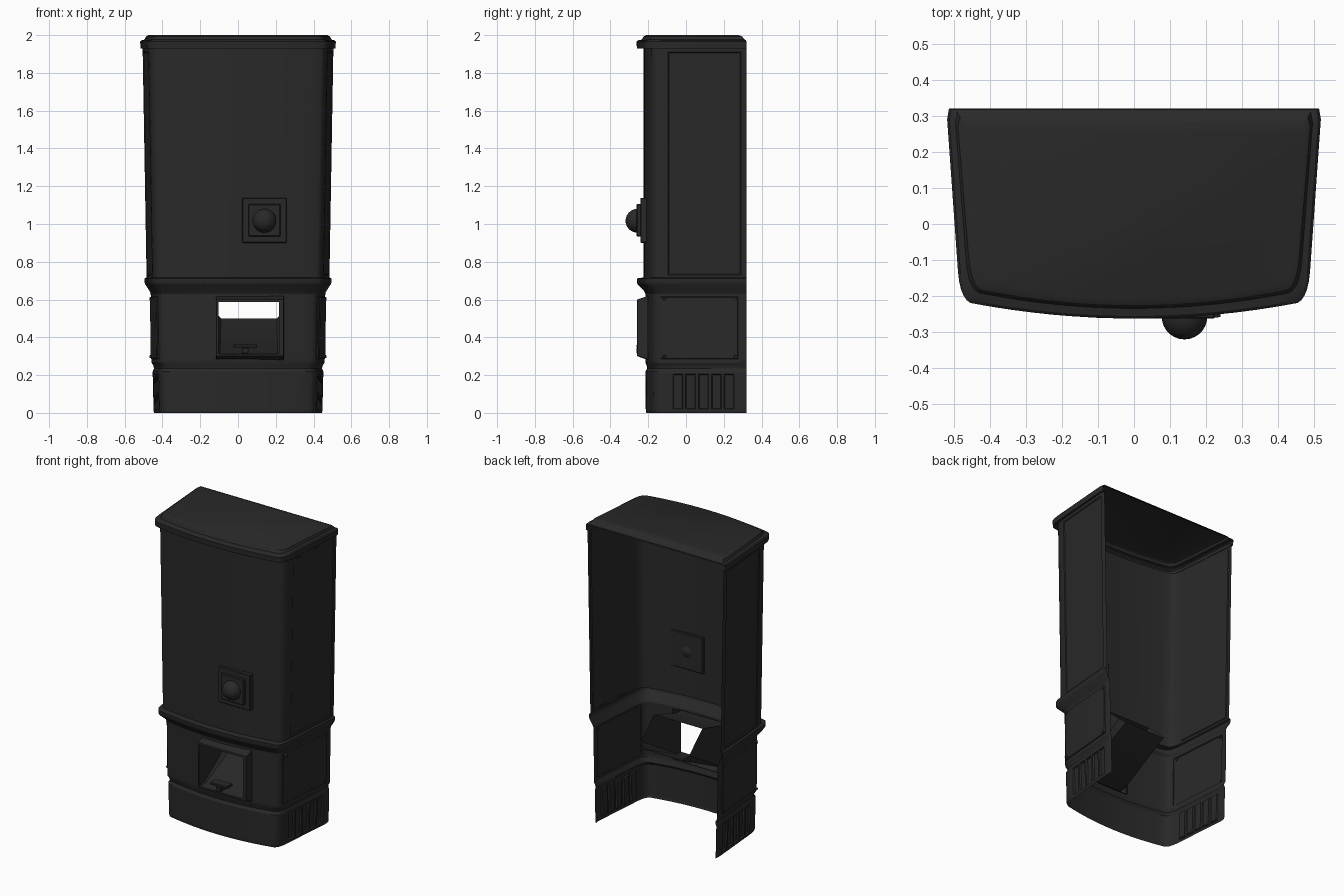
import bpy, bmesh, math
from mathutils import Vector

if "Cube" in bpy.data.objects:
    bpy.data.objects.remove(bpy.data.objects["Cube"])

dark = bpy.data.materials.new("dark_plastic")
dark.diffuse_color = (0.022, 0.022, 0.022, 1)
dark.use_nodes = True
dark.node_tree.nodes["Principled BSDF"].inputs["Base Color"].default_value = dark.diffuse_color


def finish(bm, name, angle=30):
    me = bpy.data.meshes.new(name)
    bm.to_mesh(me)
    bm.free()
    ob = bpy.data.objects.new(name, me)
    bpy.context.collection.objects.link(ob)
    me.materials.append(dark)
    bpy.ops.object.select_all(action='DESELECT')
    ob.select_set(True)
    bpy.context.view_layer.objects.active = ob
    bpy.ops.object.shade_smooth_by_angle(angle=math.radians(angle))
    return ob


def outline(w, f, back=0.32):
    """Plan outline: back right corner, round the bowed front, to back left."""
    half = [(w - 0.005, back), (w, back - 0.03)]
    p0, p1, p2 = Vector((w - 0.03, f + 0.13)), Vector((w - 0.036, f + 0.056)), Vector((w - 0.065, f + 0.043))
    for i in range(6):
        t = i / 5
        half.append(tuple(p0 * (1 - t) ** 2 + p1 * 2 * t * (1 - t) + p2 * t * t))
    xc = w - 0.065
    for i in range(7, 0, -1):
        half.append((xc * i / 8, f + 0.043 * (i / 8) ** 2))
    return half + [(0, f)] + [(-x, y) for x, y in reversed(half)]


def shell(rings, closed=False):
    """Loft an upright sheet through (z, half width, front y[, back y]) rings."""
    bm = bmesh.new()
    loops = [[bm.verts.new((x, y, r[0])) for x, y in outline(*r[1:])] for r in rings]
    n = len(loops[0])
    for a, b in zip(loops, loops[1:]):
        for i in range(n if closed else n - 1):
            j = (i + 1) % n
            bm.faces.new((b[i], b[j], a[j], a[i]))
    if closed:
        bm.faces.new(list(reversed(loops[-1])))
    bm.normal_update()
    return bm


def cut(bm, axis, values):
    for v in values:
        co, no = Vector((0, 0, 0)), Vector((0, 0, 0))
        co[axis], no[axis] = v, 1
        bmesh.ops.bisect_plane(bm, geom=bm.verts[:] + bm.edges[:] + bm.faces[:],
                               plane_co=co, plane_no=no)
    bm.normal_update()


def side_faces(bm, y0, y1, z0, z1):
    out = []
    for f in bm.faces:
        c = f.calc_center_median()
        if abs(c.x) > 0.35 and y0 < c.y < y1 and z0 < c.z < z1:
            out.append(f)
    return out


def box(name, x0, x1, y0, y1, z0, z1, bevel=0.004):
    bm = bmesh.new()
    bmesh.ops.create_cube(bm, size=1)
    for v in bm.verts:
        v.co = ((x0 + x1) / 2 + v.co.x * (x1 - x0), (y0 + y1) / 2 + v.co.y * (y1 - y0),
                (z0 + z1) / 2 + v.co.z * (z1 - z0))
    bmesh.ops.bevel(bm, geom=bm.edges[:], offset=bevel, segments=1, affect='EDGES')
    return finish(bm, name)


# Lid: overhanging skirt and stepped crown
finish(shell([(1.93, 0.503, -0.225), (1.93, 0.516, -0.26), (1.965, 0.518, -0.262)]), "lid_skirt")
finish(shell([(1.965, 0.518, -0.262), (1.972, 0.512, -0.255, 0.318), (1.976, 0.495, -0.234, 0.31),
              (1.992, 0.488, -0.225, 0.298), (2.0, 0.474, -0.21, 0.28)], True), "lid_crown")

# Upper body with shallow recessed side panels
bm = shell([(0.715, 0.484, -0.225), (1.93, 0.505, -0.225)])
cut(bm, 2, [0.73, 1.91])
bmesh.ops.inset_region(bm, faces=side_faces(bm, -0.085, 0.285, 0.73, 1.91),
                       thickness=0.006, depth=-0.005)
finish(bm, "upper_body")

# Collar between upper and lower body
finish(shell([(0.63, 0.462, -0.215), (0.645, 0.468, -0.222), (0.68, 0.491, -0.255),
              (0.69, 0.494, -0.26), (0.712, 0.494, -0.26), (0.717, 0.484, -0.225)]), "collar")

# Lower body: raised side panels and a hole for the dispensing hatch
bm = shell([(0.235, 0.445, -0.205), (0.25, 0.448, -0.208), (0.265, 0.457, -0.215), (0.63, 0.462, -0.215)])
cut(bm, 2, [0.285, 0.615])
cut(bm, 1, [-0.135, 0.275])
bmesh.ops.inset_region(bm, faces=side_faces(bm, -0.135, 0.275, 0.285, 0.615),
                       thickness=0.004, depth=0.006)
cut(bm, 0, [-0.115, 0.24])
hole = [f for f in bm.faces if -0.115 < f.calc_center_median().x < 0.24
        and 0.285 < f.calc_center_median().z < 0.615]
bmesh.ops.delete(bm, geom=hole, context='FACES')
finish(bm, "lower_body")

# Base plinth with five recessed vents per side
bm = shell([(0.0, 0.444, -0.21), (0.012, 0.447, -0.213), (0.218, 0.452, -0.215), (0.235, 0.445, -0.205)])
cut(bm, 2, [0.02, 0.205])
starts = [-0.07 + 0.068 * i for i in range(5)]
cut(bm, 1, [y for s in starts for y in (s, s + 0.053)])
vents = [f for s in starts for f in side_faces(bm, s, s + 0.053, 0.02, 0.205)]
bmesh.ops.inset_individual(bm, faces=vents, thickness=0.006, depth=-0.01)
finish(bm, "vented_base")

# Hatch surround and ramped chute, lofted front to back
bm = bmesh.new()
# x left, x right, z bottom, z top, y bottom, y top, bottom corner chamfer
rings = [(-0.118, 0.243, 0.28, 0.62, -0.20, -0.20, 0.004),
         (-0.115, 0.240, 0.30, 0.60, -0.258, -0.258, 0.004),
         (-0.103, 0.218, 0.312, 0.588, -0.26, -0.26, 0.004),
         (-0.103, 0.218, 0.315, 0.590, -0.205, -0.205, 0.008),
         (-0.120, 0.235, 0.50, 0.655, 0.17, 0.0, 0.03)]
loops = []
for x0, x1, zb, zt, yb, yt, c in rings:
    yc = yb + (yt - yb) * c / (zt - zb)
    pts = [(x0 + c, yb, zb), (x1 - c, yb, zb), (x1, yc, zb + c), (x1, yt, zt),
           (x0, yt, zt), (x0, yc, zb + c)]
    loops.append([bm.verts.new(p) for p in pts])
for a, b in zip(loops, loops[1:]):
    for i in range(6):
        j = (i + 1) % 6
        bm.faces.new((a[i], a[j], b[j], b[i]))
finish(bm, "hatch_chute")

# Small raised pull tab on the hatch sill
box("sill_tab_bar", -0.025, 0.10, -0.262, -0.20, 0.345, 0.362, 0.003)
box("sill_tab_stem", 0.02, 0.055, -0.262, -0.20, 0.315, 0.345, 0.003)

# Push button: two stepped plates and a dome
box("button_plate", 0.022, 0.258, -0.242, -0.205, 0.90, 1.138)
box("button_bezel", 0.055, 0.225, -0.262, -0.21, 0.935, 1.105)
bm = bmesh.new()
bmesh.ops.create_uvsphere(bm, u_segments=28, v_segments=16, radius=0.063)
for v in bm.verts:
    v.co += Vector((0.14, -0.257, 1.017))
finish(bm, "button_dome", 40)

# Panel screws, mirrored on both sides
for side in (-1, 1):
    for y in (-0.115, 0.26):
        for z in (0.298, 0.603):
            bm = bmesh.new()
            bmesh.ops.create_cone(bm, cap_ends=True, segments=12, radius1=0.009, radius2=0.007, depth=0.012)
            x = 0.462 if y > 0 else 0.437
            for v in bm.verts:
                v.co = (side * (x + v.co.z), y + v.co.x, z + v.co.y)
            bmesh.ops.recalc_face_normals(bm, faces=bm.faces[:])
            finish(bm, "panel_screw")
